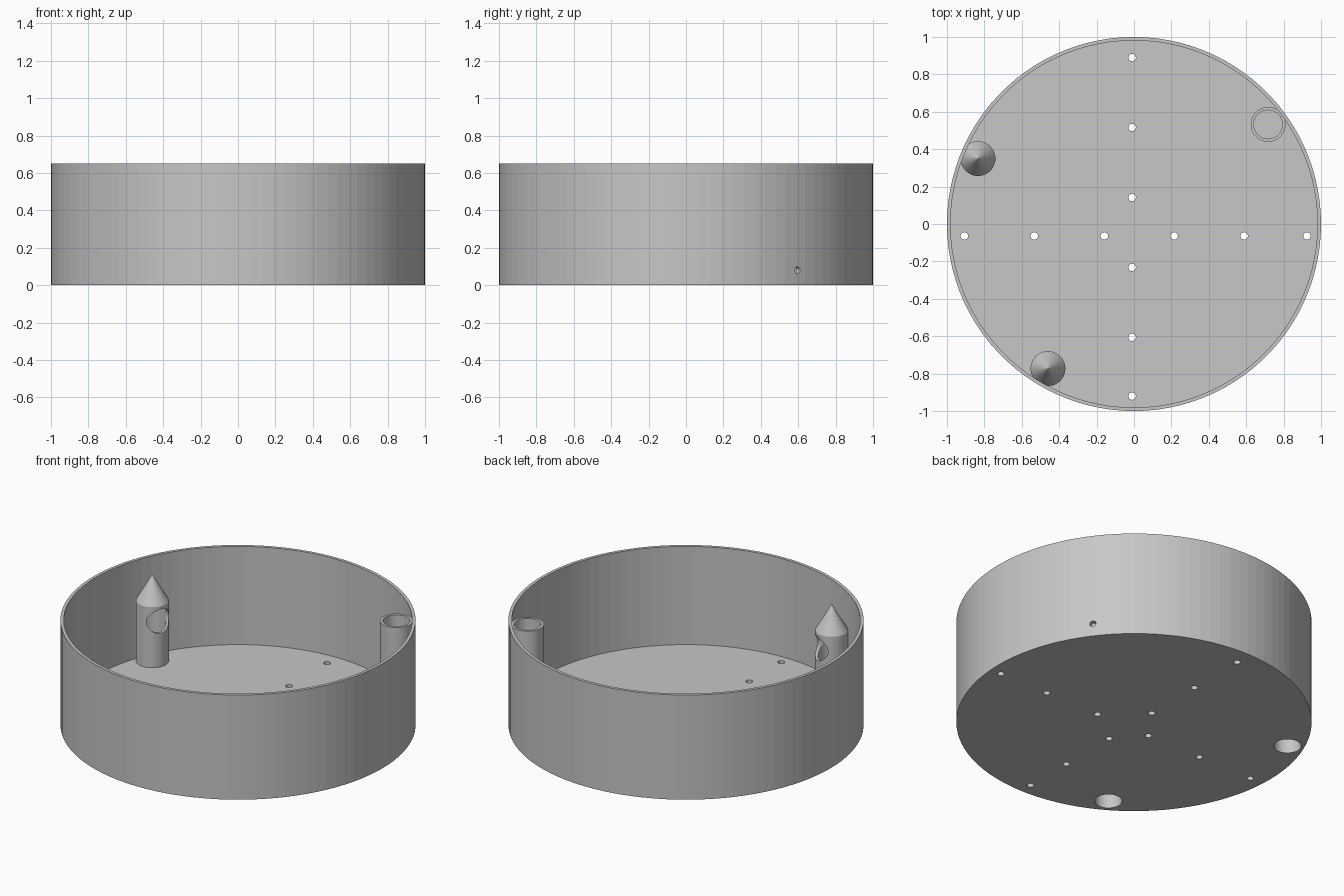
import bpy, bmesh, math
from mathutils import Matrix, Vector

if "Cube" in bpy.data.objects:
    bpy.data.objects.remove(bpy.data.objects["Cube"])

grey = bpy.data.materials.new("plain grey")
grey.use_nodes = True
grey.diffuse_color = (0.57, 0.57, 0.57, 1)
grey.node_tree.nodes["Principled BSDF"].inputs["Base Color"].default_value = grey.diffuse_color

HEIGHT, FLOOR, INNER = 0.65, 0.04, 0.981
POST_R, BORE_R = 0.093, 0.0765
CONE_Z, TIP_Z = 0.417, 0.578
TUBE_AT, TUBE_TOP = (0.717, 0.532), 0.635
POSTS = {"rear_post": (-0.834, 0.35), "front_post": (-0.46, -0.773)}


def finish(name, bm):
    bmesh.ops.remove_doubles(bm, verts=bm.verts, dist=1e-5)
    bmesh.ops.recalc_face_normals(bm, faces=bm.faces)
    mesh = bpy.data.meshes.new(name)
    bm.to_mesh(mesh)
    bm.free()
    mesh.materials.append(grey)
    obj = bpy.data.objects.new(name, mesh)
    bpy.context.collection.objects.link(obj)
    return obj


def lathe(name, profile, segments, at=(0, 0)):
    """Revolve a closed (radius, z) outline about a vertical axis."""
    bm = bmesh.new()
    rings = []
    for i in range(segments):
        a = math.tau * i / segments
        rings.append([bm.verts.new((at[0] + r * math.cos(a), at[1] + r * math.sin(a), z))
                      for r, z in profile])
    n = len(profile)
    for i in range(segments):
        r0, r1 = rings[i], rings[(i + 1) % segments]
        for j in range(n):
            k = (j + 1) % n
            if profile[j][0] == 0 and profile[k][0] == 0:
                continue
            if profile[j][0] == 0:
                bm.faces.new((r0[j], r1[k], r0[k]))
            elif profile[k][0] == 0:
                bm.faces.new((r0[j], r1[j], r0[k]))
            else:
                bm.faces.new((r0[j], r1[j], r1[k], r0[k]))
    return finish(name, bm)


def drill(target, holes):
    """Cut round holes given as (start, end, radius, segments)."""
    bm = bmesh.new()
    for start, end, radius, segments in holes:
        start, end = Vector(start), Vector(end)
        axis = end - start
        turn = axis.to_track_quat('Z', 'Y').to_matrix().to_4x4()
        bmesh.ops.create_cone(bm, cap_ends=True, segments=segments, radius1=radius,
                              radius2=radius, depth=axis.length,
                              matrix=Matrix.Translation((start + end) / 2) @ turn)
    cutter = finish("cutter", bm)
    cutter.hide_render = True
    mod = target.modifiers.new("holes", 'BOOLEAN')
    mod.operation, mod.solver, mod.object = 'DIFFERENCE', 'EXACT', cutter
    bpy.ops.object.select_all(action='DESELECT')
    bpy.context.view_layer.objects.active = target
    target.select_set(True)
    bpy.ops.object.modifier_apply(modifier=mod.name)
    bpy.data.objects.remove(cutter)


def upright(x, y, radius, segments):
    return ((x, y, -0.1), (x, y, FLOOR + 0.1), radius, segments)


# Round dish with a thin wall
dish = lathe("dish", [(0, 0), (1, 0), (1, HEIGHT), (INNER, HEIGHT), (INNER, FLOOR), (0, FLOOR)], 100)

# Cross of drain holes, evenly spaced with a closer one at one end
steps = [0.374 * i for i in range(5)]
drains = [(-0.01, 0.89 - s) for s in steps] + [(-0.01, -0.92)]
drains += [(s - 0.907, -0.064) for s in steps] + [(0.925, -0.064)]
floor_holes = [upright(x, y, 0.02, 20) for x, y in drains]
floor_holes += [upright(x, y, BORE_R, 48) for x, y in POSTS.values()]
drill(dish, floor_holes)

# Small side hole through the wall into the open tube
out = Vector((*TUBE_AT, 0)).normalized()
side_hole = (out * 0.9 + Vector((0, 0, 0.08)), out * 1.1 + Vector((0, 0, 0.08)), 0.018, 20)
drill(dish, [side_hole])

# Open tube beside the wall
tube = lathe("open_tube", [(POST_R, FLOOR), (POST_R, TUBE_TOP), (BORE_R, TUBE_TOP), (BORE_R, FLOOR)],
             48, TUBE_AT)
drill(tube, [side_hole])

# Hollow posts with pointed caps and a round window facing the middle
for name, at in POSTS.items():
    post = lathe(name, [(POST_R, FLOOR), (POST_R, CONE_Z), (0, TIP_Z), (0, CONE_Z - 0.005),
                        (BORE_R, CONE_Z - 0.005), (BORE_R, FLOOR)], 48, at)
    centre = Vector((*at, 0.322))
    inward = -Vector((*at, 0)).normalized()
    drill(post, [(centre + inward * 0.01, centre + inward * 0.2, 0.075, 40)])
